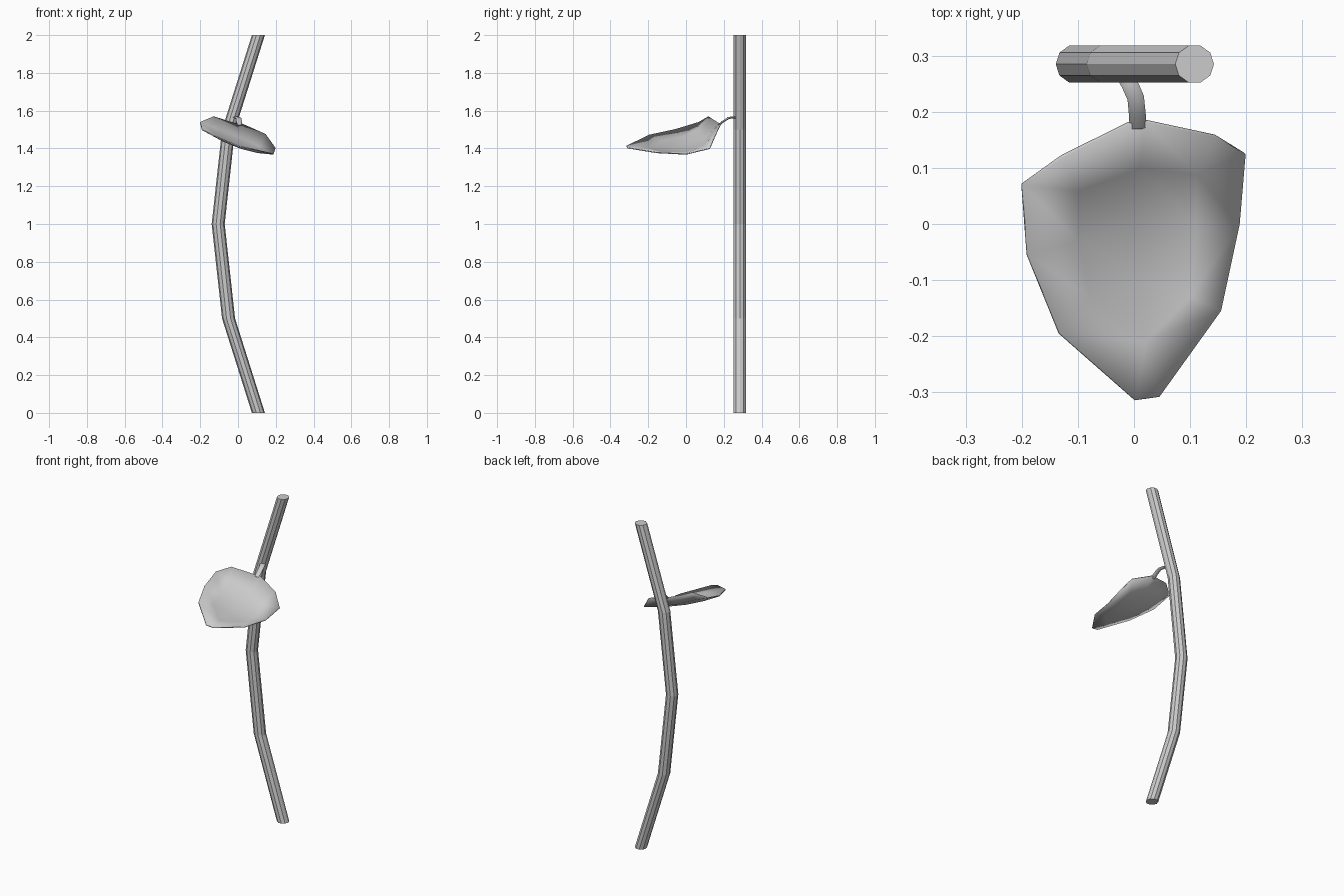
import bpy, bmesh, math
from mathutils import Vector, geometry

if "Cube" in bpy.data.objects:
    bpy.data.objects.remove(bpy.data.objects["Cube"])

grey = bpy.data.materials.new("plain grey")
grey.diffuse_color = (0.6, 0.6, 0.6, 1)
grey.use_nodes = True
grey.node_tree.nodes["Principled BSDF"].inputs["Base Color"].default_value = grey.diffuse_color


def make_object(name, bm):
    bmesh.ops.recalc_face_normals(bm, faces=bm.faces)
    mesh = bpy.data.meshes.new(name)
    bm.to_mesh(mesh)
    bm.free()
    mesh.materials.append(grey)
    obj = bpy.data.objects.new(name, mesh)
    bpy.context.collection.objects.link(obj)
    return obj


def loft(name, rings):
    """Capped tube through rings of equal point count."""
    bm = bmesh.new()
    loops = [[bm.verts.new(p) for p in ring] for ring in rings]
    n = len(loops[0])
    for a, b in zip(loops, loops[1:]):
        for i in range(n):
            j = (i + 1) % n
            bm.faces.new((a[i], a[j], b[j], b[i]))
    bm.faces.new(loops[0][::-1])
    bm.faces.new(loops[-1])
    return make_object(name, bm)


# Bent ten-sided stem, level rings
stem_path = [(0.108, 0), (-0.05, 0.5), (-0.105, 1), (-0.05, 1.5), (0.108, 2)]
R = 0.0345
loft("stem", [[(x + R * math.cos(i * math.tau / 10),
                0.285 + R * math.sin(i * math.tau / 10), z) for i in range(10)]
              for x, z in stem_path])

# Thin curved stalk joining leaf and stem: x, y, z, half width, half thickness
stalk_path = [(0.007, 0.172, 1.522, 0.015, 0.005), (0.006, 0.195, 1.542, 0.015, 0.006),
              (0.003, 0.225, 1.561, 0.015, 0.006), (-0.008, 0.25, 1.565, 0.015, 0.006),
              (-0.025, 0.28, 1.563, 0.015, 0.006)]
rings = []
for k, (x, y, z, w, t) in enumerate(stalk_path):
    p0 = Vector(stalk_path[max(k - 1, 0)][:3])
    p1 = Vector(stalk_path[min(k + 1, 4)][:3])
    d = (p1 - p0).normalized()
    side = d.cross(Vector((0, 0, 1))).normalized()
    up = side.cross(d)
    rings.append([Vector((x, y, z)) + side * w * math.cos(a) + up * t * math.sin(a)
                  for a in (i * math.tau / 6 for i in range(6))])
stalk = loft("leaf_stalk", rings)

# Cupped leaf: outline, then hollow inside points
outline = [(0.002, -0.314, 1.412), (0.045, -0.308, 1.403), (0.155, -0.155, 1.378),
           (0.188, 0.0, 1.37), (0.198, 0.125, 1.40), (0.145, 0.157, 1.475),
           (0.02, 0.184, 1.53), (-0.01, 0.18, 1.53), (-0.13, 0.12, 1.568),
           (-0.2, 0.07, 1.538), (-0.19, -0.055, 1.5), (-0.133, -0.195, 1.47)]
inside = [(0.02, -0.21, 1.40), (0.1, -0.13, 1.38), (0.01, -0.1, 1.403),
          (-0.08, -0.13, 1.44), (-0.1, -0.03, 1.456), (0.0, 0.0, 1.418),
          (0.11, 0.0, 1.378), (0.11, 0.09, 1.41), (0.01, 0.1, 1.455),
          (-0.1, 0.06, 1.497)]
points = outline + inside
n = len(outline)
_, _, tris, _, _, _ = geometry.delaunay_2d_cdt(
    [Vector(p[:2]) for p in points], [(i, (i + 1) % n) for i in range(n)], [], 1, 1e-5, False)
# Output keeps the input order
bm = bmesh.new()
verts = [bm.verts.new(p) for p in points]
for tri in tris:
    bm.faces.new([verts[i] for i in tri])
leaf = make_object("leaf", bm)
thick = leaf.modifiers.new("thickness", 'SOLIDIFY')
thick.thickness = 0.006
thick.offset = 0

# Soft shading on leaf and stalk
for obj in (leaf, stalk):
    bpy.ops.object.select_all(action='DESELECT')
    obj.select_set(True)
    bpy.context.view_layer.objects.active = obj
    bpy.ops.object.shade_smooth_by_angle(angle=math.radians(50))
